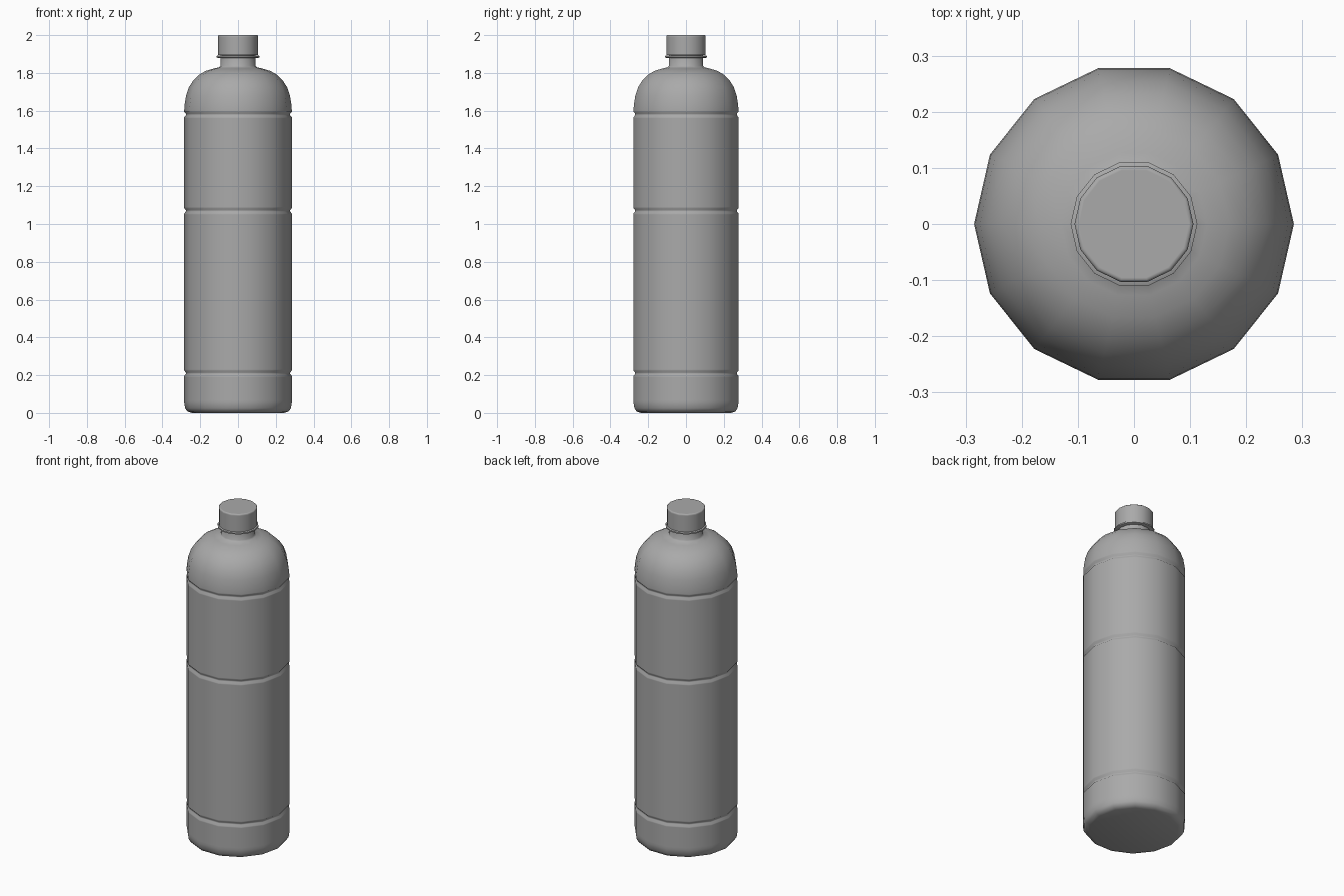
import bpy, bmesh, math

if "Cube" in bpy.data.objects:
    bpy.data.objects.remove(bpy.data.objects["Cube"])

SIDES = 14
grey = bpy.data.materials.new("dark_grey")
grey.diffuse_color = (0.4, 0.4, 0.4, 1)
grey.use_nodes = True
grey.node_tree.nodes["Principled BSDF"].inputs["Base Color"].default_value = grey.diffuse_color


def lathe(name, profile):
    """Revolve (radius, z) points around z and close both ends."""
    bm = bmesh.new()
    rings = []
    for r, z in profile:
        rings.append([bm.verts.new((r * math.cos(2 * math.pi * i / SIDES),
                                    r * math.sin(2 * math.pi * i / SIDES), z))
                      for i in range(SIDES)])
    for a, b in zip(rings, rings[1:]):
        for i in range(SIDES):
            j = (i + 1) % SIDES
            bm.faces.new((a[i], a[j], b[j], b[i]))
    bm.faces.new(rings[0][::-1])
    bm.faces.new(rings[-1])
    mesh = bpy.data.meshes.new(name)
    bm.to_mesh(mesh)
    bm.free()
    mesh.materials.append(grey)
    obj = bpy.data.objects.new(name, mesh)
    bpy.context.collection.objects.link(obj)
    bpy.ops.object.select_all(action='DESELECT')
    obj.select_set(True)
    bpy.context.view_layer.objects.active = obj
    bpy.ops.object.shade_smooth_by_angle(angle=math.radians(50))
    return obj


R = 0.285

# Body: rounded base, three shallow grooves, domed shoulder and neck
profile = [(0.245, 0.0), (0.268, 0.008), (0.28, 0.025), (R, 0.055), (R, 0.07)]
for z in (0.21, 1.07, 1.58):
    # supporting loops keep the long walls evenly shaded
    profile += [(R, z - 0.02), (R, z - 0.014), (R - 0.009, z - 0.004),
                (R - 0.009, z + 0.004), (R, z + 0.014), (R, z + 0.02)]
profile += [(0.283, 1.63), (0.275, 1.68), (0.26, 1.724), (0.237, 1.76),
            (0.207, 1.79), (0.17, 1.811), (0.13, 1.823), (0.1, 1.83),
            (0.093, 1.838), (0.093, 1.9)]
lathe("bottle_body", profile)

# Thin collar under the cap
lathe("neck_ring", [(0.106, 1.879), (0.113, 1.882), (0.113, 1.89), (0.106, 1.893)])

# Screw cap with a slightly softened rim and flat top
lathe("cap", [(0.106, 1.894), (0.106, 1.99), (0.106, 1.996), (0.102, 2.0), (0.098, 2.0)])
